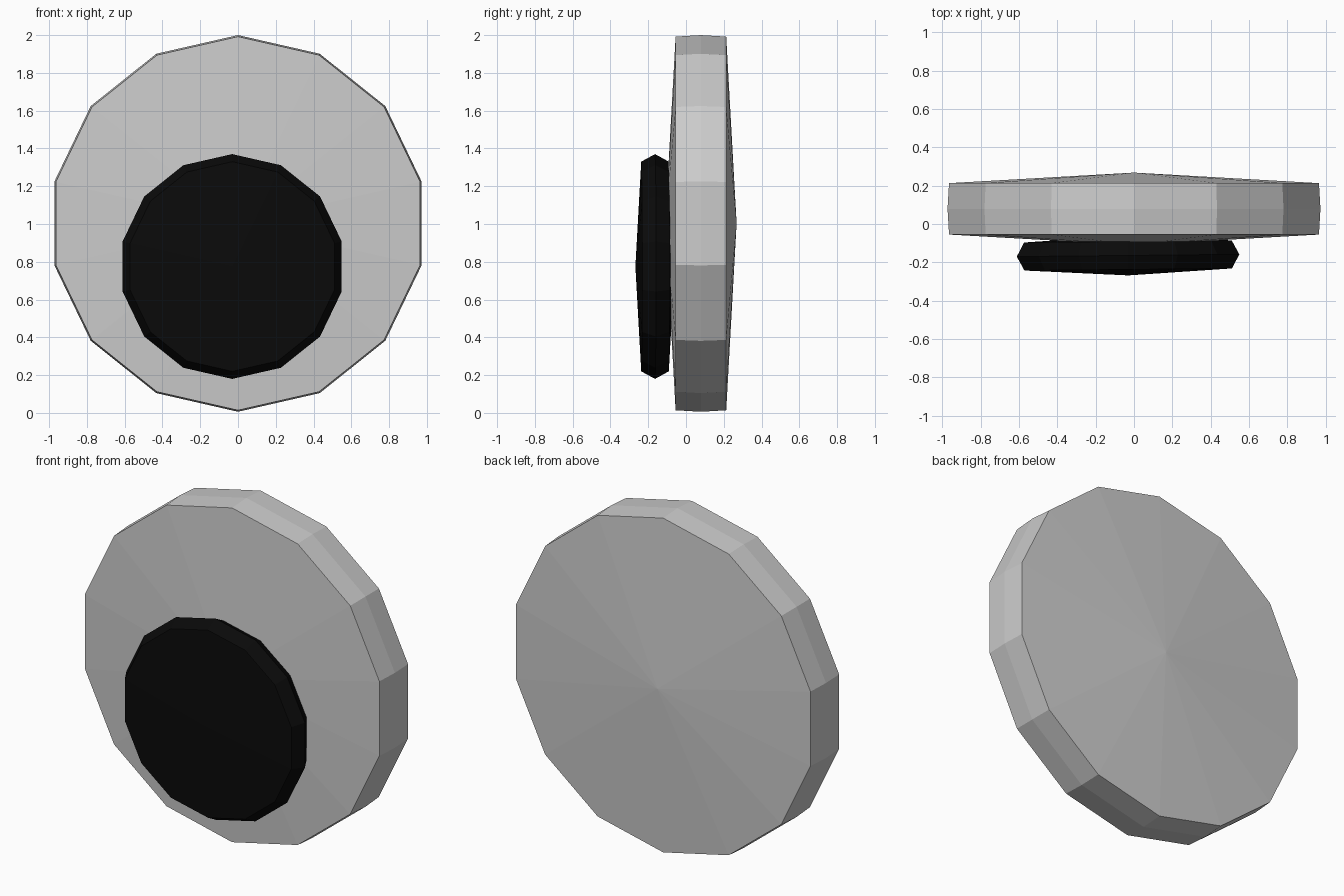
import bpy, bmesh
from math import sin, cos, pi

if "Cube" in bpy.data.objects:
    bpy.data.objects.remove(bpy.data.objects["Cube"])

SIDES = 14


def lens_disc(name, centre, rim, mid, half, apex, turn=0.0):
    """Faceted disc facing -y: shallow cones on both faces and a bulged rim."""
    bm = bmesh.new()
    rings = []
    for y, r in ((-half, rim), (0, mid), (half, rim)):
        rings.append([bm.verts.new((r * sin(2 * pi * i / SIDES), y,
                                    r * cos(2 * pi * i / SIDES)))
                      for i in range(SIDES)])
    front = bm.verts.new((0, -apex, 0))
    back = bm.verts.new((0, apex, 0))
    for i in range(SIDES):
        j = (i + 1) % SIDES
        bm.faces.new((front, rings[0][i], rings[0][j]))
        bm.faces.new((back, rings[2][j], rings[2][i]))
        for a, b in zip(rings, rings[1:]):
            bm.faces.new((a[i], b[i], b[j], a[j]))
    bmesh.ops.recalc_face_normals(bm, faces=bm.faces)
    mesh = bpy.data.meshes.new(name)
    bm.to_mesh(mesh)
    bm.free()
    obj = bpy.data.objects.new(name, mesh)
    obj.location = centre
    obj.rotation_euler.z = turn
    bpy.context.collection.objects.link(obj)
    return obj


# Large grey eyeball disc
lens_disc("eye_disc", (0, 0.079, 1.003), 0.989, 0.997, 0.134, 0.189)

# Small black pupil, off-centre on the front
pupil = lens_disc("pupil", (-0.031, -0.164, 0.775), 0.555, 0.595, 0.073, 0.104, 0.01)
black = bpy.data.materials.new("black")
black.diffuse_color = (0.003, 0.003, 0.003, 1)
black.use_nodes = True
black.node_tree.nodes["Principled BSDF"].inputs["Base Color"].default_value = black.diffuse_color
pupil.data.materials.append(black)
